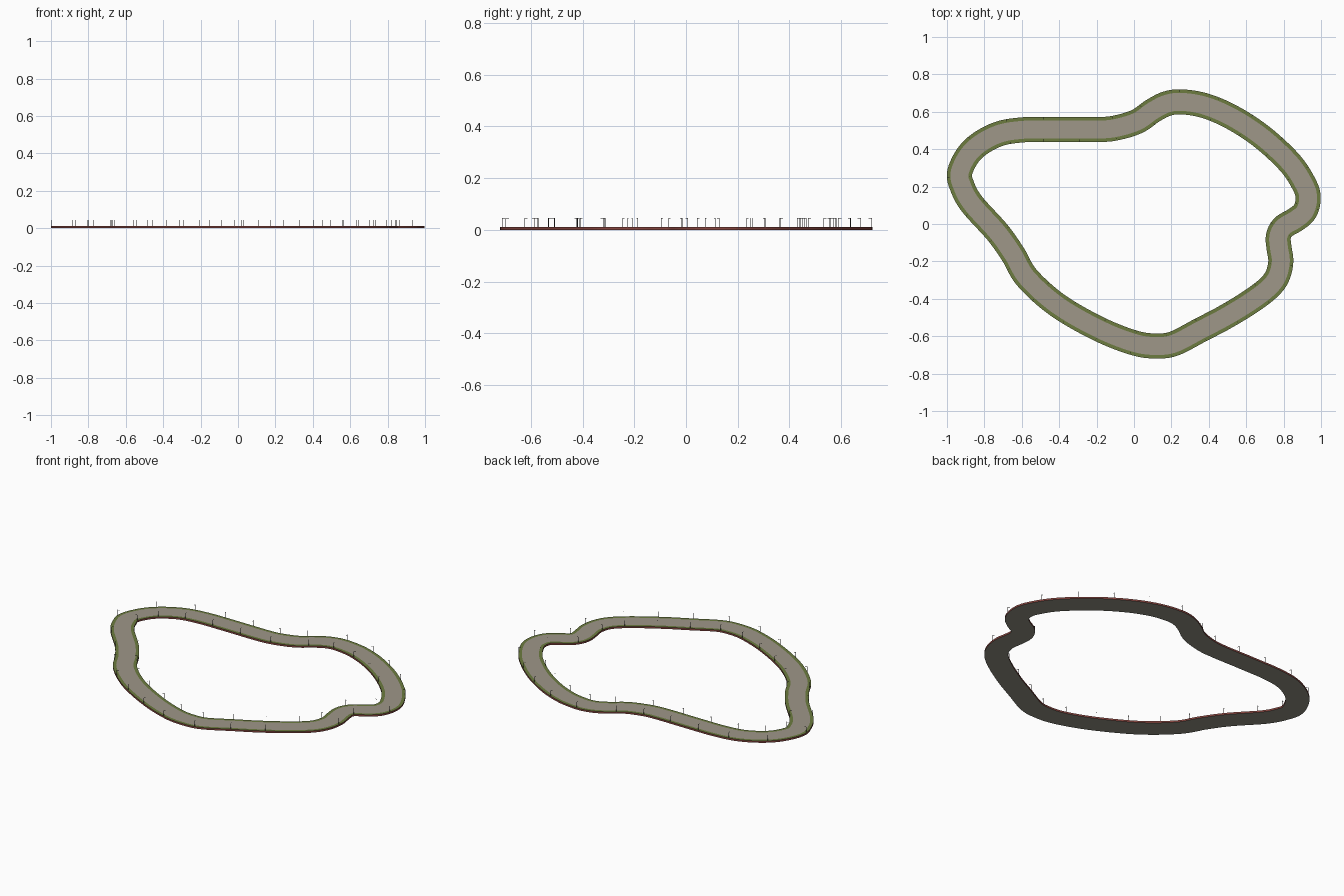
import bpy, bmesh
from mathutils import Vector

if "Cube" in bpy.data.objects:
    bpy.data.objects.remove(bpy.data.objects["Cube"])

def material(name, rgb):
    m = bpy.data.materials.new(name)
    m.diffuse_color = (*rgb, 1)
    m.use_nodes = True
    m.node_tree.nodes["Principled BSDF"].inputs["Base Color"].default_value = m.diffuse_color
    return m

ROAD = material("road grey", (0.345, 0.31, 0.25))
GREEN = material("verge green", (0.15, 0.20, 0.05))
RED = material("kerb red", (0.24, 0.06, 0.05))
DARK = material("underside grey", (0.29, 0.28, 0.225))
METAL = material("lamp metal", (0.09, 0.085, 0.085))

# Track centre line, clockwise from the left end
PATH = [(-.931, .28), (-.865, .395), (-.74, .475), (-.6, .503), (-.4, .506), (-.2, .505),
        (-.1, .513), (.016, .548), (.10, .605), (.175, .643), (.255, .653), (.38, .632),
        (.525, .57), (.685, .465), (.835, .325), (.913, .205), (.931, .135), (.913, .067),
        (.866, .025), (.80, -.015), (.772, -.065), (.775, -.125), (.785, -.2), (.766, -.28),
        (.718, -.343), (.62, -.417), (.485, -.499), (.355, -.567), (.22, -.637), (.13, -.652),
        (.01, -.638), (-.18, -.565), (-.405, -.437), (-.57, -.29), (-.645, -.165),
        (-.73, -.045), (-.865, .105), (-.918, .2)]
HALF = 0.067      # half width of the whole track
VERGE = 0.019     # width of the green strip
SAMPLES = 364

def smooth_loop(points, count):
    """Closed Catmull-Rom curve, resampled at even spacing."""
    pts = [Vector(p) for p in points]
    n, fine = len(pts), []
    for i in range(n):
        a, b, c, d = (pts[(i + k) % n] for k in (-1, 0, 1, 2))
        for s in range(30):
            t = s / 30
            fine.append(.5 * (2 * b + (c - a) * t + (2 * a - 5 * b + 4 * c - d) * t * t
                              + (3 * b - a - 3 * c + d) * t ** 3))
    dist = [0]
    for i in range(len(fine)):
        dist.append(dist[-1] + (fine[(i + 1) % len(fine)] - fine[i]).length)
    out, j = [], 0
    for k in range(count):
        target = dist[-1] * k / count
        while dist[j + 1] < target:
            j += 1
        f = (target - dist[j]) / (dist[j + 1] - dist[j])
        out.append(fine[j].lerp(fine[(j + 1) % len(fine)], f))
    return out

line = smooth_loop(PATH, SAMPLES)

def normal(i):
    """Direction pointing to the outside of the loop."""
    t = (line[(i + 1) % SAMPLES] - line[i - 1]).normalized()
    return Vector((-t.y, t.x))

def finish(bm, name, mats):
    bmesh.ops.recalc_face_normals(bm, faces=bm.faces)
    me = bpy.data.meshes.new(name)
    bm.to_mesh(me)
    bm.free()
    for m in mats:
        me.materials.append(m)
    ob = bpy.data.objects.new(name, me)
    bpy.context.collection.objects.link(ob)
    return ob

def sweep(name, profile, slots, mats):
    """Sweep a closed (offset, z) profile round the loop."""
    bm = bmesh.new()
    rings = []
    for i, p in enumerate(line):
        nrm = normal(i)
        rings.append([bm.verts.new((*(p + nrm * o), z)) for o, z in profile])
    k = len(profile)
    for i in range(SAMPLES):
        a, b = rings[i], rings[(i + 1) % SAMPLES]
        for j in range(k):
            f = bm.faces.new((a[j], a[(j + 1) % k], b[(j + 1) % k], b[j]))
            f.material_index = slots[j]
    return finish(bm, name, mats)

# Road slab with flat green verges, red kerb sides and grey underside
I = HALF - VERGE
sweep("track",
      [(-HALF, 0), (-HALF, .011), (-I, .0108), (I, .0108), (HALF, .011), (HALF, 0)],
      [2, 1, 0, 1, 2, 3], [ROAD, GREEN, RED, DARK])

# Street lamps in pairs along both edges
def box(bm, centre, along, across, size):
    vs = []
    for z in (-.5, .5):
        for u, v in ((-.5, -.5), (.5, -.5), (.5, .5), (-.5, .5)):
            p = centre.xy + along * u * size[0] + across * v * size[1]
            vs.append(bm.verts.new((p.x, p.y, centre.z + z * size[2])))
    for q in ((3, 2, 1, 0), (4, 5, 6, 7), (0, 1, 5, 4), (1, 2, 6, 5), (2, 3, 7, 6), (3, 0, 4, 7)):
        bm.faces.new([vs[i] for i in q])

STATIONS = 26
start = min(range(SAMPLES), key=lambda i: (line[i] - Vector((.18, -.645))).length)
bm = bmesh.new()
for k in range(STATIONS):
    i = (start + k * SAMPLES // STATIONS) % SAMPLES
    for side in (normal(i), -normal(i)):
        across = Vector((-side.y, side.x))
        foot = line[i] + side * (HALF - .002)
        box(bm, Vector((*foot, .027)), side, across, (.0018, .0018, .036))               # post
        box(bm, Vector((*(foot - side * .006), .0445)), side, across, (.012, .0016, .0014))  # arm
finish(bm, "street_lamps", [METAL])
